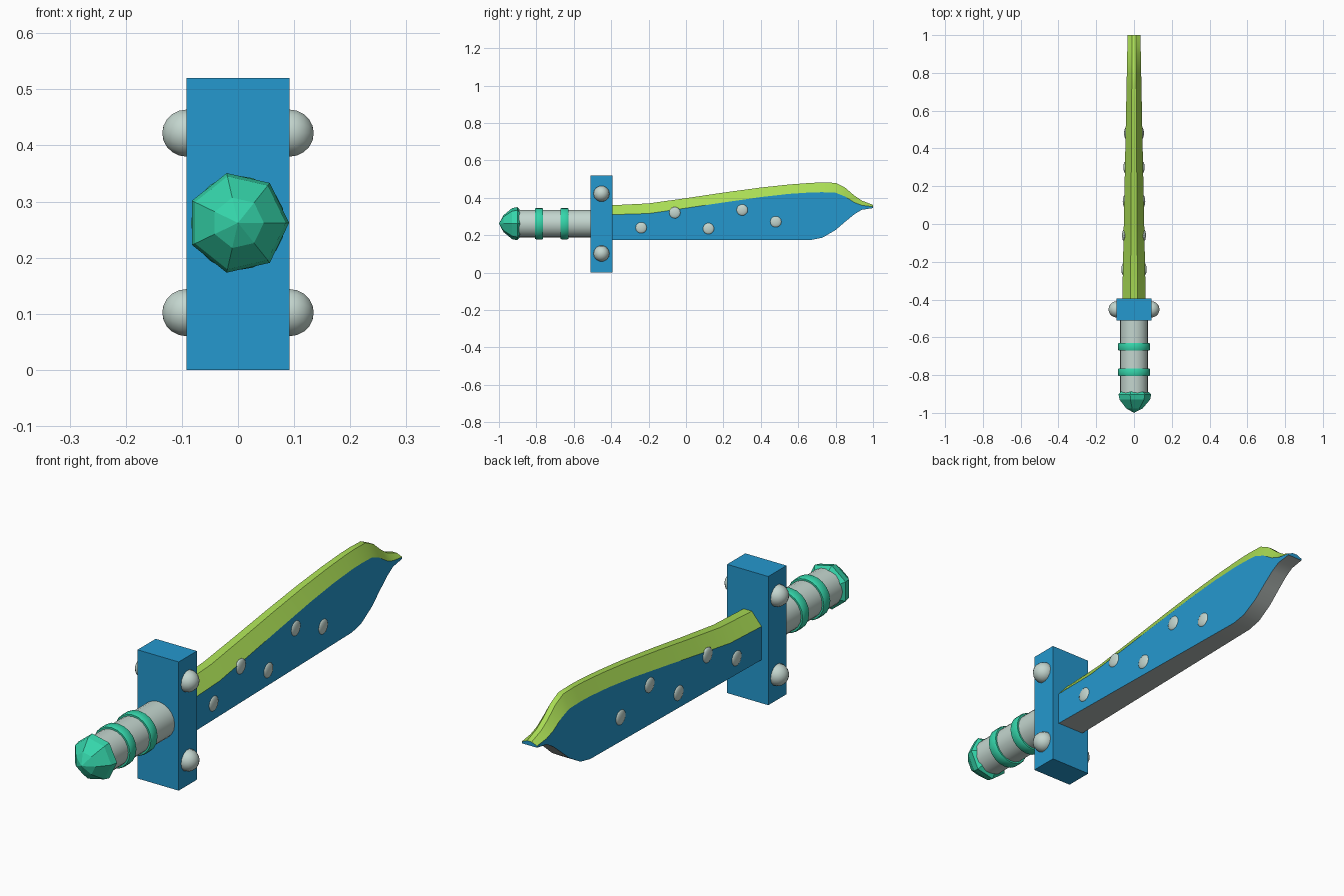
import bpy, bmesh, math
from mathutils import Matrix, Vector

if "Cube" in bpy.data.objects:
    bpy.data.objects.remove(bpy.data.objects["Cube"])


def material(name, color):
    m = bpy.data.materials.new(name)
    m.diffuse_color = (*color, 1)
    m.use_nodes = True
    m.node_tree.nodes["Principled BSDF"].inputs["Base Color"].default_value = m.diffuse_color
    return m


BLUE = material("blue", (0.018, 0.314, 0.62))
LIME = material("lime", (0.40, 0.72, 0.09))
TEAL = material("teal", (0.035, 0.66, 0.40))
GREY = material("pale grey", (0.55, 0.67, 0.62))
EDGE = material("edge grey", (0.44, 0.48, 0.46))
AXIS_Z = 0.262


def finish(name, bm, mats, smooth=None):
    bmesh.ops.recalc_face_normals(bm, faces=bm.faces)
    me = bpy.data.meshes.new(name)
    bm.to_mesh(me)
    bm.free()
    for m in mats:
        me.materials.append(m)
    ob = bpy.data.objects.new(name, me)
    bpy.context.collection.objects.link(ob)
    if smooth:
        bpy.ops.object.select_all(action='DESELECT')
        ob.select_set(True)
        bpy.context.view_layer.objects.active = ob
        bpy.ops.object.shade_smooth_by_angle(angle=math.radians(smooth))
    return ob


def lathe(name, profile, sides, mat, smooth=None):
    """Turn (y, radius) points around the handle axis."""
    bm = bmesh.new()
    rings = []
    for y, r in profile:
        rings.append([bm.verts.new((r * math.cos(a), y, AXIS_Z + r * math.sin(a)))
                      for a in (2 * math.pi * i / sides for i in range(sides))])
    for a, b in zip(rings, rings[1:]):
        for i in range(sides):
            j = (i + 1) % sides
            bm.faces.new((a[i], a[j], b[j], b[i]))
    bm.faces.new(rings[0])
    bm.faces.new(rings[-1])
    bmesh.ops.remove_doubles(bm, verts=bm.verts, dist=1e-5)
    return finish(name, bm, [mat], smooth)


def stud(name, loc, scale):
    bm = bmesh.new()
    bmesh.ops.create_uvsphere(bm, u_segments=14, v_segments=10, radius=1,
                              matrix=Matrix.LocRotScale(Vector(loc), Matrix.Rotation(math.pi / 2, 3, 'Y').to_quaternion(),
                                                        Vector((scale[2], scale[1], scale[0]))))
    return finish(name, bm, [GREY], 60)


# Handle, rings and faceted pommel
lathe("handle", [(-0.91, 0.074), (-0.50, 0.074)], 20, GREY, 40)
for n, y in enumerate((-0.785, -0.65)):
    lathe(f"handle_ring_{n + 1}", [(y - 0.021, 0.07), (y - 0.021, 0.081), (y - 0.016, 0.084),
                                   (y + 0.016, 0.084), (y + 0.021, 0.081), (y + 0.021, 0.07)], 20, TEAL, 40)
lathe("pommel", [(-1.0, 0.0), (-0.976, 0.046), (-0.93, 0.085), (-0.902, 0.091), (-0.888, 0.075)], 7, TEAL)

# Guard block with studs on both sides
bm = bmesh.new()
bmesh.ops.create_cube(bm, size=1, matrix=Matrix.Translation((0, -0.452, 0.26)) @ Matrix.Diagonal((0.184, 0.116, 0.52, 1)))
finish("guard", bm, [BLUE])
for side in (-1, 1):
    for z in (0.102, 0.422):
        stud("guard_stud", (side * 0.092, -0.452, z), (0.043, 0.043, 0.043))

# Blade stations: y, lower edge, side/bevel line, top
STATIONS = [(-0.40, .175, .310, .360), (-0.20, .175, .316, .370), (0.0, .175, .345, .398),
            (0.2, .175, .375, .428), (0.4, .175, .404, .455), (0.55, .175, .421, .471),
            (0.67, .175, .429, .480), (0.73, .187, .430, .482), (0.80, .228, .427, .480),
            (0.85, .271, .407, .455), (0.90, .312, .375, .412), (0.94, .336, .360, .385),
            (1.0, .345, .352, .362)]


def half_width(y):
    return 0.062 - 0.028 * (y + 0.4) / 1.4


bm = bmesh.new()
loops = []
for y, low, mid, top in STATIONS:
    w = half_width(y)
    section = [(-w, low), (w, low), (w, mid), (0.3 * w, top), (-0.3 * w, top), (-w, mid)]
    loops.append([bm.verts.new((x, y, z)) for x, z in section])
for a, b in zip(loops, loops[1:]):
    for i, slot in enumerate((2, 0, 1, 1, 1, 0)):
        j = (i + 1) % 6
        bm.faces.new((a[i], a[j], b[j], b[i])).material_index = slot
bm.faces.new(loops[0])
bm.faces.new(loops[-1])
finish("blade", bm, [BLUE, LIME, EDGE], 25)

# Low studs on the blade faces
for side in (-1, 1):
    for y, z in ((-0.24, 0.24), (-0.06, 0.32), (0.12, 0.235), (0.30, 0.335), (0.48, 0.272)):
        stud("blade_stud", (side * (half_width(y) - 0.002), y, z), (0.010, 0.031, 0.031))
